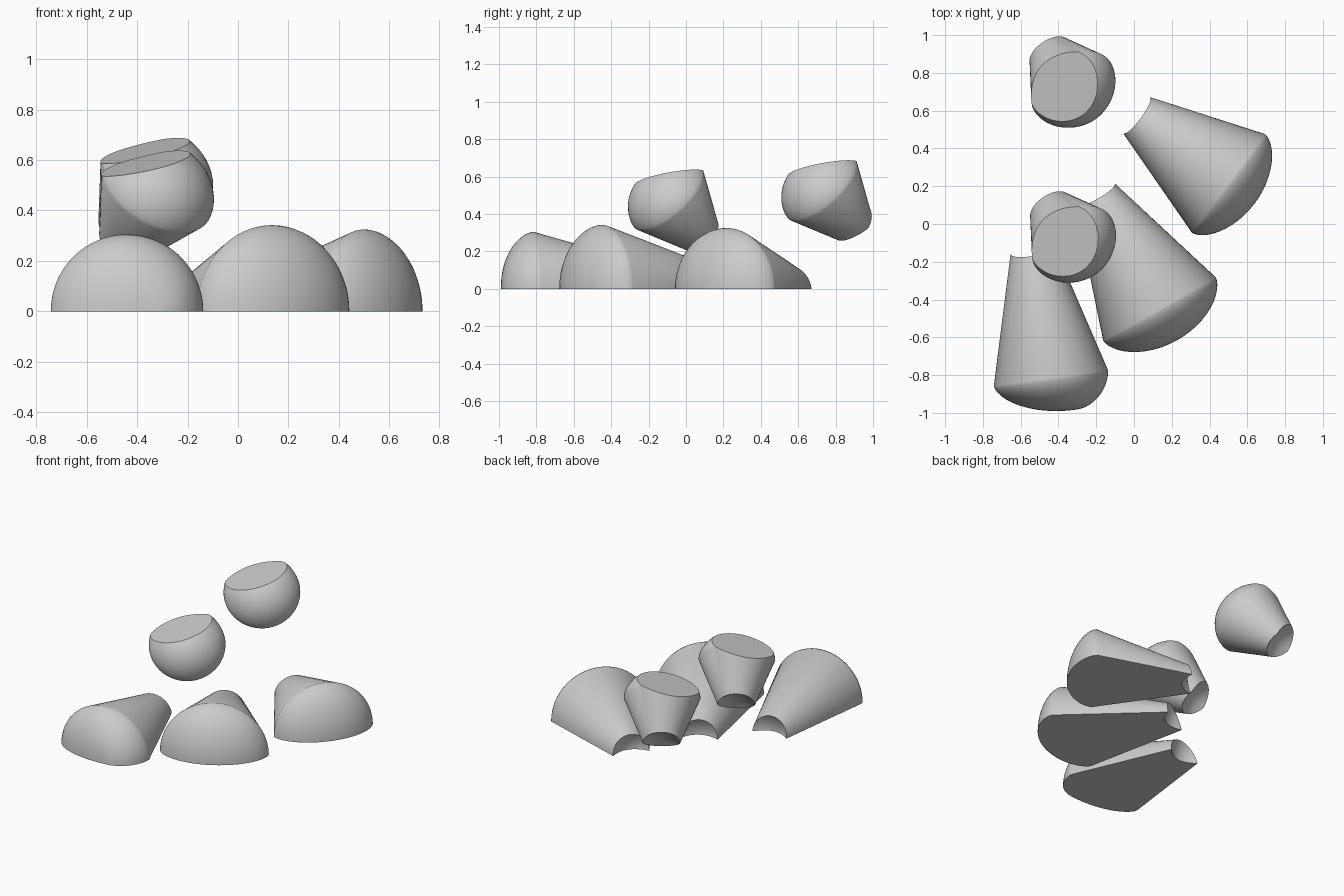
import bpy, bmesh, math
from mathutils import Vector

cube = bpy.data.objects.get("Cube")
if cube:
    bpy.data.objects.remove(cube, do_unlink=True)

# One plain grey for everything
grey = bpy.data.materials.new("plain_grey")
grey.use_nodes = True
GREY = (0.6, 0.6, 0.6, 1)
grey.diffuse_color = GREY
grey.node_tree.nodes["Principled BSDF"].inputs["Base Color"].default_value = GREY


def stub(name, narrow, wide, r_narrow, r_wide, cap, skew=(0, 0), dish=0.06,
         half=True, facet=None):
    """Tapered stub: dished narrow end, domed wide end, optional flat underside."""
    narrow, wide = Vector(narrow), Vector(wide)
    axis = (wide - narrow).normalized()
    side = axis.cross(Vector((0, 0, 1))).normalized()
    up = side.cross(axis)
    steps = 32 if half else 56
    sweep = math.pi if half else 2 * math.pi

    # Each ring: centre, radius, and how far its top is set back
    rings = []
    for i in range(7):
        s = i / 6
        rings.append((narrow + axis * dish * (1 - s * s), r_narrow * s, 0.025 * s * s))
    for i in range(13):
        t = i / 12 * math.pi / 2
        s = math.cos(t)
        drift = (side * skew[0] + up * skew[1]) * (1 - s)
        rings.append((wide + axis * cap * math.sin(t) ** 1.2 + drift, r_wide * s, 0))

    bm = bmesh.new()
    grid = []
    for centre, radius, setback in rings:
        row = []
        for j in range(steps + 1):
            a = sweep * j / steps
            lift = max(0, math.sin(a)) if half else abs(math.sin(a))
            row.append(bm.verts.new(centre + side * radius * math.cos(a)
                                    + up * radius * math.sin(a) + axis * setback * lift))
        grid.append(row)
    for a, b in zip(grid, grid[1:]):
        for j in range(steps):
            bm.faces.new((a[j], a[j + 1], b[j + 1], b[j]))
    bmesh.ops.remove_doubles(bm, verts=bm.verts, dist=0.0005)

    # Flat facet sliced off the dome
    if facet:
        geom = bm.verts[:] + bm.edges[:] + bm.faces[:]
        bmesh.ops.bisect_plane(bm, geom=geom, plane_co=facet[0],
                               plane_no=facet[1], clear_outer=True)
    # Close the underside or the facet
    rim = [e for e in bm.edges if e.is_boundary]
    if rim:
        bmesh.ops.holes_fill(bm, edges=rim, sides=0)
    bmesh.ops.recalc_face_normals(bm, faces=bm.faces)

    mesh = bpy.data.meshes.new(name)
    bm.to_mesh(mesh)
    bm.free()
    mesh.materials.append(grey)
    obj = bpy.data.objects.new(name, mesh)
    bpy.context.collection.objects.link(obj)
    bpy.ops.object.select_all(action="DESELECT")
    obj.select_set(True)
    bpy.context.view_layer.objects.active = obj
    bpy.ops.object.shade_smooth_by_angle(angle=math.radians(32))
    return obj


# Three half stubs lying on the ground
stub("right_ground_stub", (-0.535, -0.145, 0), (-0.44, -0.815, 0), 0.12, 0.305, 0.185, (-0.11, 0))
stub("middle_ground_stub", (-0.205, 0.155, 0), (0.135, -0.45, 0), 0.12, 0.342, 0.19)
stub("left_ground_stub", (0.015, 0.575, 0), (0.5, 0.215, 0), 0.12, 0.325, 0.175)

# Two whole stubs floating above, same pose
for name, move in (("rear_floating_stub", Vector((0, 0, 0))),
                   ("front_floating_stub", Vector((0.003, -0.82, -0.05)))):
    stub(name, Vector((-0.45, 0.91, 0.325)) + move, Vector((-0.325, 0.725, 0.535)) + move,
         0.117, 0.24, 0.18, (0, -0.03), 0.05, False,
         (Vector((-0.25, 0.9, 0.69)) + move, Vector((-0.2, -0.17, 1))))
